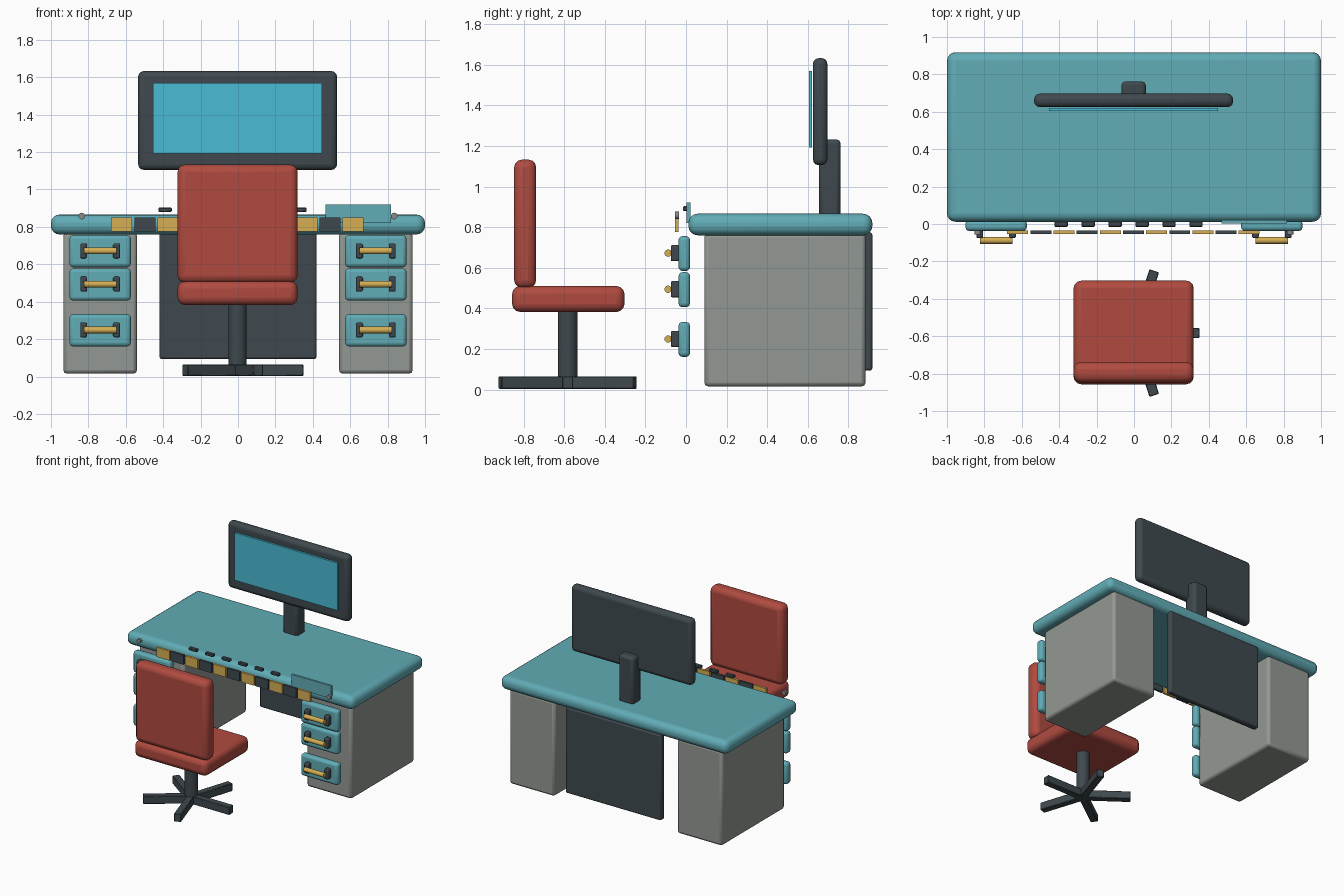
import bpy
from math import cos, sin, pi, radians

cube = bpy.data.objects.get("Cube")
if cube:
    bpy.data.objects.remove(cube, do_unlink=True)


def material(name, r, g, b):
    """Flat colour given as 8-bit sRGB, stored as linear."""
    lin = [((c / 255 + 0.055) / 1.055) ** 2.4 for c in (r, g, b)] + [1]
    m = bpy.data.materials.new(name)
    m.use_nodes = True
    m.diffuse_color = lin
    m.node_tree.nodes["Principled BSDF"].inputs["Base Color"].default_value = lin
    return m


TEAL = material("teal paint", 97, 172, 182)
GREY = material("grey metal", 148, 153, 147)
DARK = material("dark charcoal", 63, 73, 78)
RED = material("red upholstery", 176, 75, 64)
GOLD = material("brass", 214, 175, 84)
SCREEN = material("screen blue", 74, 187, 212)
STEEL = material("rivet steel", 136, 138, 138)


def finish(obj, name, mat, bevel=0, segments=3):
    obj.name = name
    obj.data.materials.append(mat)
    if bevel:
        mod = obj.modifiers.new("rounded edges", "BEVEL")
        mod.width = bevel
        mod.segments = segments
        bpy.ops.object.shade_smooth_by_angle(angle=radians(20))
    return obj


def box(name, mat, x, y, z, bevel=0, segments=3, turn=0):
    """Box spanning the (min, max) pairs x, y and z."""
    spans = (x, y, z)
    bpy.ops.mesh.primitive_cube_add(size=1, location=[(a + b) / 2 for a, b in spans])
    obj = bpy.context.object
    obj.scale = [b - a for a, b in spans]
    bpy.ops.object.transform_apply(location=False, rotation=False, scale=True)
    obj.rotation_euler.z = turn
    return finish(obj, name, mat, bevel, segments)


def rod(name, mat, radius, length, centre, rotation=(0, 0, 0)):
    bpy.ops.mesh.primitive_cylinder_add(vertices=20, radius=radius, depth=length,
                                        location=centre, rotation=rotation)
    obj = finish(bpy.context.object, name, mat)
    bpy.ops.object.shade_smooth_by_angle(angle=radians(30))
    return obj


def around(c, half):
    return (c - half, c + half)


# Desk body
box("desk_top", TEAL, (-1, 1), (0.012, 0.918), (0.76, 0.866), 0.045, 4)
box("modesty_panel", DARK, (-0.42, 0.42), (0.868, 0.918), (0.093, 0.775), 0.012, 2)

# Pedestals with drawers, handles and edge rivets on both sides
for side, s in (("right", -1), ("left", 1)):
    box(side + "_pedestal", GREY, around(s * 0.737, 0.197), (0.09, 0.885), (0.015, 0.77), 0.02, 2)
    for n, z in enumerate((0.67, 0.492, 0.247), 1):
        tag = f"{side}_drawer_{n}"
        x = s * 0.737
        box(tag, TEAL, around(x, 0.164), (-0.037, 0.02), around(z, 0.086), 0.02)
        for end in (-1, 1):
            box(tag + "_bracket", DARK, around(x + end * 0.088, 0.018),
                (-0.075, -0.03), around(z + 0.002, 0.04), 0.008, 2)
        rod(tag + "_handle", GOLD, 0.018, 0.175, (x, -0.088, z + 0.002), (0, pi / 2, 0))
    rod(side + "_rivet", STEEL, 0.018, 0.02, (s * 0.835, -0.045, 0.858), (pi / 2, 0, 0))

# Striped strip of plates along the front edge
for i in range(11):
    gold = i % 2 == 0
    box("gold_plate" if gold else "dark_plate", GOLD if gold else DARK,
        around((i - 5) * 0.1238 - 0.003, 0.056), (-0.054, -0.036), (0.775, 0.851))

# Row of small buttons and upright card
for i in range(6):
    box("button", DARK, around(-0.39 + i * 0.1443, 0.036), (-0.015, 0.014), (0.88, 0.903), 0.004, 1)
box("upright_card", TEAL, (0.468, 0.818), (0.003, 0.021), (0.82, 0.921))

# Monitor
box("monitor_stand", DARK, around(-0.002, 0.065), (0.655, 0.762), (0.85, 1.232), 0.02, 2)
box("monitor_case", DARK, around(-0.002, 0.532), (0.625, 0.697), (1.105, 1.633), 0.03)
box("monitor_screen", SCREEN, around(-0.002, 0.452), (0.605, 0.621), (1.193, 1.57))

# Chair
CHAIR_Y = -0.583
box("chair_seat", RED, around(-0.002, 0.321), (-0.857, -0.303), (0.382, 0.51), 0.04)
box("chair_back", RED, around(-0.002, 0.321), (-0.847, -0.738), (0.5, 1.133), 0.04)
rod("chair_post", DARK, 0.048, 0.36, (-0.002, CHAIR_Y, 0.22))
for i in range(5):
    a = i * 2 * pi / 5
    x, y = 0.175 * cos(a), CHAIR_Y + 0.175 * sin(a)
    box("chair_leg", DARK, around(x, 0.175), around(y, 0.027), (0.003, 0.065), 0.004, 1, turn=a)
